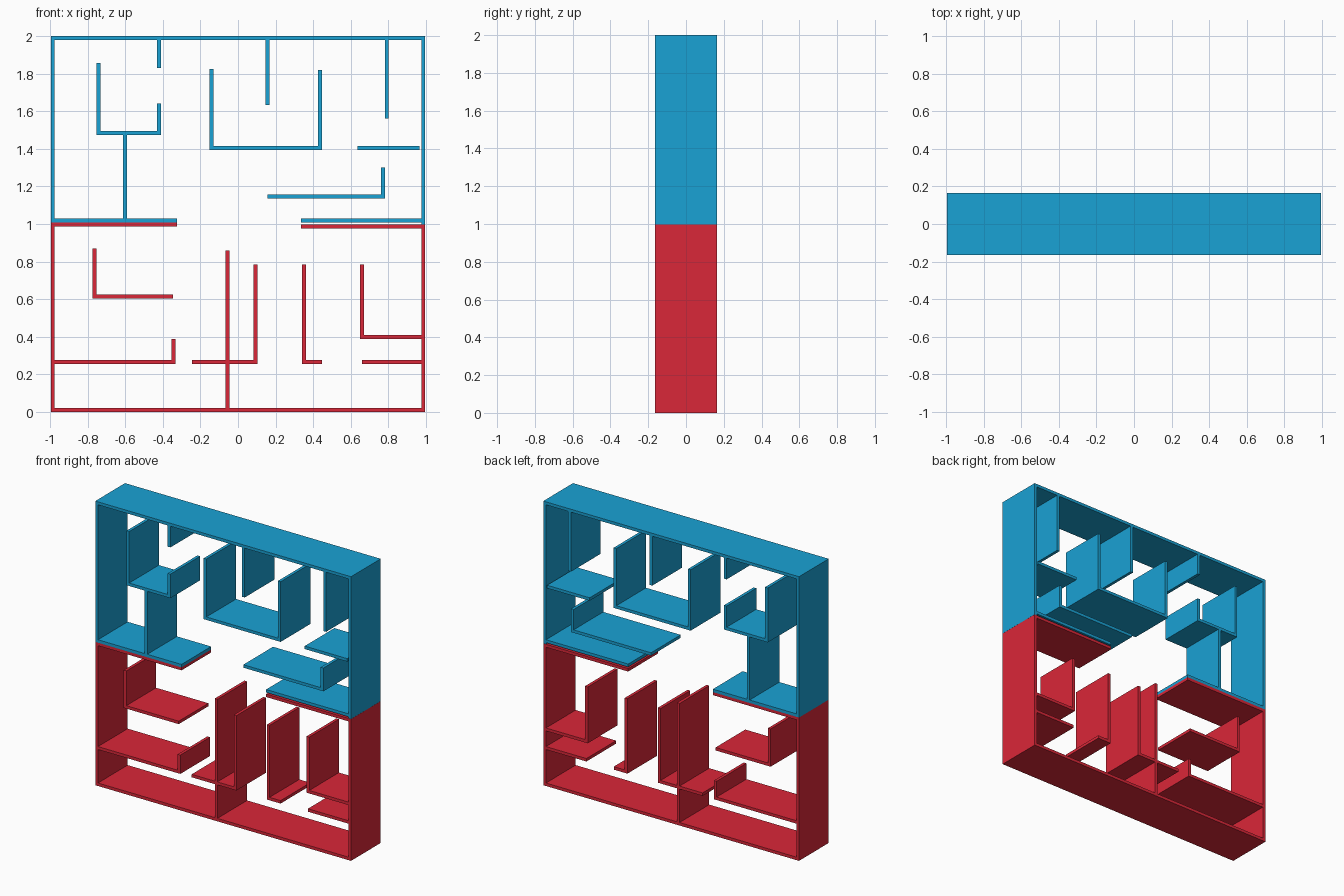
import bpy, bmesh
from mathutils import Vector

if "Cube" in bpy.data.objects:
    bpy.data.objects.remove(bpy.data.objects["Cube"])

T = 0.021      # wall thickness
DEPTH = 0.165  # half depth in y


def material(name, color):
    m = bpy.data.materials.new(name)
    m.diffuse_color = color
    m.use_nodes = True
    m.node_tree.nodes["Principled BSDF"].inputs["Base Color"].default_value = m.diffuse_color
    return m


blue = material("blue", (0.01, 0.36, 0.66, 1))
red = material("red", (0.70, 0.02, 0.04, 1))


def wall(name, mat, *path):
    """Thin wall following an x/z path with mitred corners, extruded along y."""
    pts = [Vector(p) for p in path]
    dirs = [(b - a).normalized() for a, b in zip(pts, pts[1:])]
    normals = [Vector((-d.y, d.x)) for d in dirs]
    bm = bmesh.new()
    rings = []
    for i, p in enumerate(pts):
        n1, n2 = normals[max(i - 1, 0)], normals[min(i, len(normals) - 1)]
        off = (n1 + n2) / (1 + n1.dot(n2)) * T / 2
        rings.append([bm.verts.new((p.x + s * off.x, y, p.y + s * off.y))
                      for s, y in ((1, -DEPTH), (1, DEPTH), (-1, DEPTH), (-1, -DEPTH))])
    for a, b in zip(rings, rings[1:]):
        for k in range(4):
            j = (k + 1) % 4
            bm.faces.new((a[k], a[j], b[j], b[k]))
    bm.faces.new(rings[0])
    bm.faces.new(rings[-1][::-1])
    bmesh.ops.recalc_face_normals(bm, faces=bm.faces)
    me = bpy.data.meshes.new(name)
    bm.to_mesh(me)
    bm.free()
    me.materials.append(mat)
    ob = bpy.data.objects.new(name, me)
    bpy.context.collection.objects.link(ob)


# Upper room: outer frame and floor
wall("upper_frame", blue, (-0.325, 1.019), (-0.985, 1.019), (-0.985, 1.9895),
     (0.985, 1.9895), (0.985, 0.998))
wall("upper_floor_right", blue, (0.335, 1.019), (0.98, 1.019))

# Upper room: inner walls
wall("upper_tray_left", blue, (-0.742, 1.856), (-0.742, 1.483), (-0.421, 1.483), (-0.421, 1.642))
wall("upper_tray_post", blue, (-0.601, 1.02), (-0.601, 1.483))
wall("upper_tray_middle", blue, (-0.141, 1.823), (-0.141, 1.405), (0.437, 1.405), (0.437, 1.818))
wall("upper_shelf_right", blue, (0.635, 1.405), (0.966, 1.405))
wall("upper_shelf_low", blue, (0.157, 1.146), (0.77, 1.146), (0.77, 1.30))
for i, (x, z) in enumerate([(-0.421, 1.83), (0.157, 1.632), (0.791, 1.56)]):
    wall(f"upper_hanging_wall_{i + 1}", blue, (x, 1.985), (x, z))

# Lower room: outer frame
wall("lower_frame", red, (-0.325, 0.998), (-0.985, 0.998), (-0.985, 0.0105),
     (0.985, 0.0105), (0.985, 0.987), (0.335, 0.987))

# Lower room: inner walls
wall("lower_corner_left", red, (-0.764, 0.869), (-0.764, 0.614), (-0.346, 0.614))
wall("lower_shelf_left", red, (-0.98, 0.267), (-0.344, 0.267), (-0.344, 0.389))
wall("lower_post_middle", red, (-0.055, 0.015), (-0.055, 0.859))
wall("lower_corner_middle", red, (-0.245, 0.267), (0.093, 0.267), (0.093, 0.784))
wall("lower_corner_right", red, (0.351, 0.784), (0.351, 0.267), (0.447, 0.267))
wall("lower_corner_far_right", red, (0.66, 0.784), (0.66, 0.398), (0.98, 0.398))
wall("lower_shelf_right", red, (0.66, 0.267), (0.98, 0.267))
